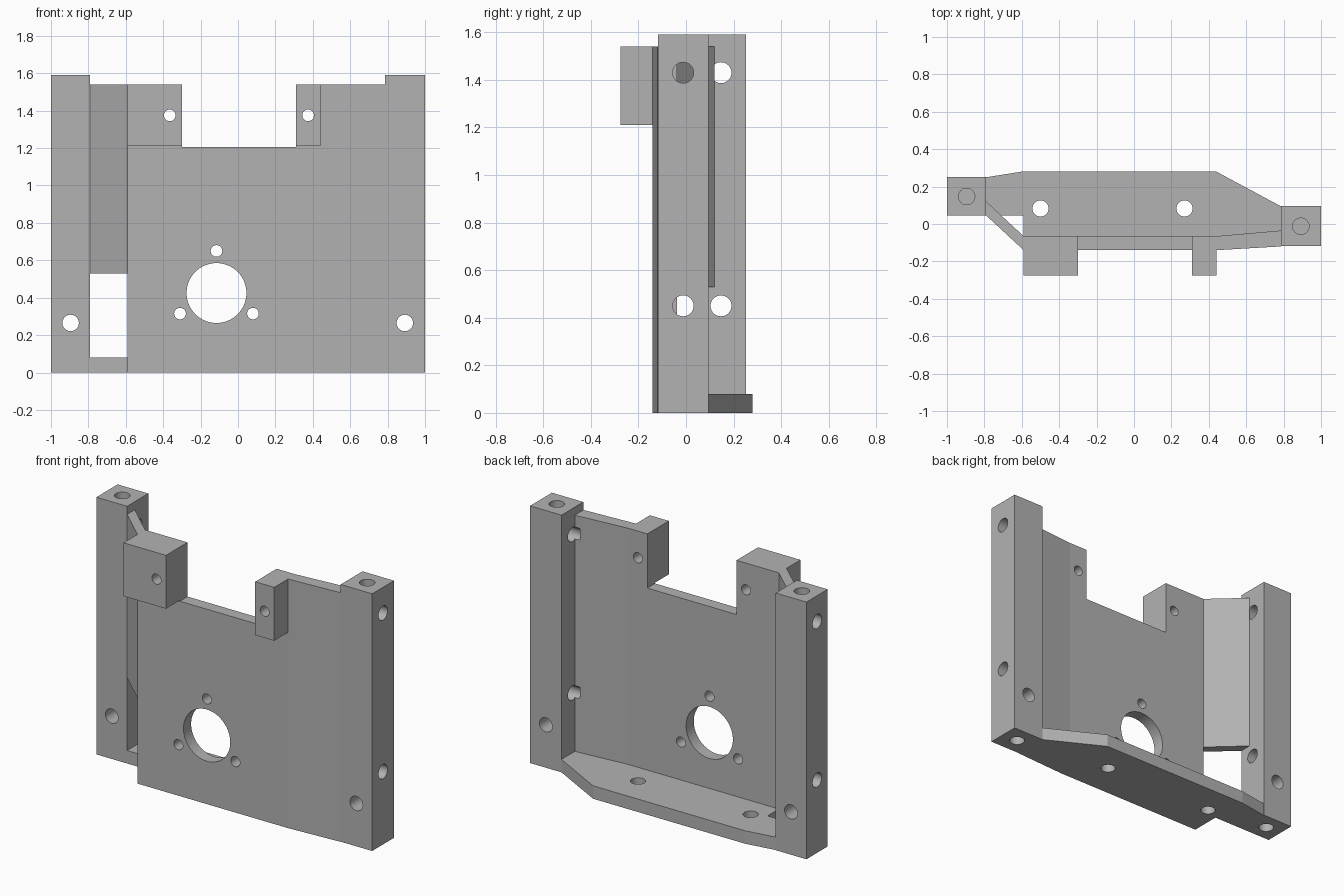
import bpy
import bmesh
from mathutils import Matrix, Vector

if "Cube" in bpy.data.objects:
    bpy.data.objects.remove(bpy.data.objects["Cube"], do_unlink=True)

grey = bpy.data.materials.new("plain grey")
grey.use_nodes = True
tone = (0.45, 0.45, 0.45, 1)
grey.diffuse_color = tone
grey.node_tree.nodes["Principled BSDF"].inputs["Base Color"].default_value = tone


def finish(name, bm):
    bmesh.ops.recalc_face_normals(bm, faces=bm.faces)
    mesh = bpy.data.meshes.new(name)
    bm.to_mesh(mesh)
    bm.free()
    mesh.materials.append(grey)
    obj = bpy.data.objects.new(name, mesh)
    bpy.context.collection.objects.link(obj)
    return obj


def prism(name, outline, bottom, top):
    """Extrude a plan outline upward."""
    bm = bmesh.new()
    face = bm.faces.new([bm.verts.new((x, y, bottom)) for x, y in outline])
    up = bmesh.ops.extrude_face_region(bm, geom=[face])["geom"]
    verts = [v for v in up if isinstance(v, bmesh.types.BMVert)]
    bmesh.ops.translate(bm, verts=verts, vec=(0, 0, top - bottom))
    return finish(name, bm)


def box(name, x0, x1, y0, y1, z0, z1):
    return prism(name, [(x0, y0), (x1, y0), (x1, y1), (x0, y1)], z0, z1)


def drill(bm, start, end, radius, sides=40):
    a, b = Vector(start), Vector(end)
    turn = (b - a).to_track_quat("Z", "Y").to_matrix().to_4x4()
    bmesh.ops.create_cone(bm, cap_ends=True, segments=sides, radius1=radius, radius2=radius,
                          depth=(b - a).length, matrix=Matrix.Translation((a + b) / 2) @ turn)


# Main plate, bent toward the left post
wall = prism("wall", [(-.59, -.14), (.44, -.14), (.785, -.12), (.785, -.035),
                      (.44, -.065), (-.59, -.065)], 0, 1.54)
# Bottom shelf behind the plate
shelf = prism("shelf", [(-.79, .045), (-.59, .045), (-.59, -.065), (.44, -.065), (.785, -.035),
                        (.785, .095), (.44, .28), (-.6, .28), (-.79, .25)], 0, .08)
# Slanted web joining the plate and the right post
web = prism("slanted_web", [(-.79, .045), (-.59, -.14), (-.59, -.065), (-.79, .12)], .53, 1.54)
# Posts and front blocks
right_post = box("right_post", -1, -.79, .045, .252, 0, 1.59)
left_post = box("left_post", .785, 1, -.118, .095, 0, 1.59)
right_block = box("right_block", -.59, -.3, -.275, -.14, 1.21, 1.54)
left_block = box("left_block", .31, .44, -.275, -.14, 1.21, 1.54)

# Drilled holes
bm = bmesh.new()
drill(bm, (-.115, -.3, .425), (-.115, .02, .425), .16, 64)
for x, z in [(-.115, .65), (-.31, .315), (.08, .315), (-.365, 1.375), (.375, 1.375)]:
    drill(bm, (x, -.4, z), (x, .02, z), .031)
for x in (-.5, .27):
    drill(bm, (x, .083, -.1), (x, .083, .2), .043)
for x, y, x0, x1 in [(-.895, .147, -1.1, -.788), (.892, -.012, .75, 1.1)]:
    drill(bm, (x, -.4, .265), (x, .4, .265), .044)
    for z in (.45, 1.43):
        drill(bm, (x0, y, z), (x1, y, z), .044)
    drill(bm, (x, y, -.1), (x, y, .16), .044)
    drill(bm, (x, y, 1.7), (x, y, 1.5), .044)
drills = finish("drills", bm)
# Opening in the top of the plate
notch = box("notch", -.3, .31, -.4, .2, 1.205, 1.8)


def cut(obj, cutter):
    mod = obj.modifiers.new("cut", "BOOLEAN")
    mod.operation = "DIFFERENCE"
    mod.solver = "EXACT"
    mod.object = cutter
    bpy.context.view_layer.objects.active = obj
    bpy.ops.object.modifier_apply(modifier=mod.name)


cut(wall, notch)
for part in (wall, shelf, right_post, left_post, right_block, left_block):
    cut(part, drills)
    bpy.ops.object.select_all(action="DESELECT")
    part.select_set(True)
    bpy.ops.object.shade_smooth_by_angle(angle=0.5)
    # Keep the shallow bends of the plate crisp
    for face in part.data.polygons:
        if face.area > 0.02:
            face.use_smooth = False

for cutter in (drills, notch):
    bpy.data.objects.remove(cutter, do_unlink=True)
